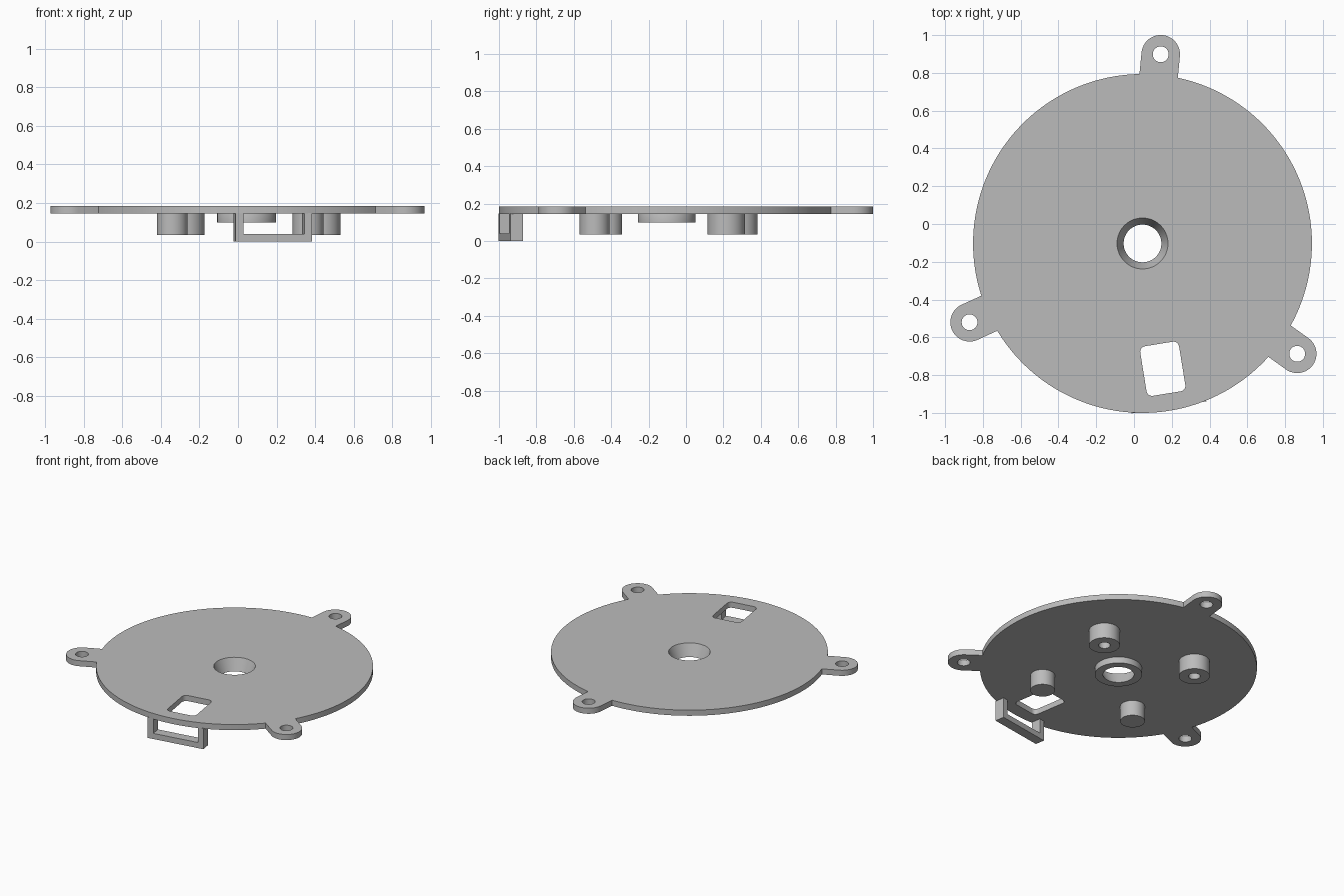
import bpy, bmesh
from math import sin, cos, asin, radians, degrees, pi
from mathutils import Matrix, Vector

CX, CY = 0.045, -0.103          # disc centre
DISC_R, LUG_R, LUG_DIST = 0.897, 0.102, 1.006
BOTTOM, TOP = 0.145, 0.185
TILT = radians(9.2)             # window and bracket are turned about the disc centre

old = bpy.data.objects.get("Cube")
if old:
    bpy.data.objects.remove(old, do_unlink=True)

grey = bpy.data.materials.new("light_grey")
grey.use_nodes = True
grey.diffuse_color = (0.5, 0.5, 0.5, 1)
grey.node_tree.nodes["Principled BSDF"].inputs["Base Color"].default_value = (0.5, 0.5, 0.5, 1)


def arc(centre, r, start, end, steps):
    """Points along an arc, angles in degrees."""
    angles = [radians(start + (end - start) * i / steps) for i in range(steps + 1)]
    return [(centre[0] + r * cos(a), centre[1] + r * sin(a)) for a in angles]


def circle(centre, r, steps=48):
    return arc(centre, r, 0, 360, steps)[:-1]


def polar(dist, angle):
    return dist * cos(radians(angle)), dist * sin(radians(angle))


def finish(name, bm, matrix):
    bmesh.ops.remove_doubles(bm, verts=bm.verts, dist=1e-5)
    bmesh.ops.recalc_face_normals(bm, faces=bm.faces)
    bm.transform(matrix)
    mesh = bpy.data.meshes.new(name)
    bm.to_mesh(mesh)
    bm.free()
    mesh.materials.append(grey)
    obj = bpy.data.objects.new(name, mesh)
    bpy.context.collection.objects.link(obj)
    bpy.ops.object.select_all(action="DESELECT")
    obj.select_set(True)
    bpy.context.view_layer.objects.active = obj
    bpy.ops.object.shade_smooth_by_angle(angle=radians(30))


def slab(name, loops, thickness, matrix):
    """Extrude a flat outline; further loops become holes."""
    curve = bpy.data.curves.new(name + "_outline", "CURVE")
    curve.dimensions = "2D"
    curve.fill_mode = "BOTH"
    curve.extrude = thickness / 2
    for loop in loops:
        spline = curve.splines.new("POLY")
        spline.points.add(len(loop) - 1)
        for point, (x, y) in zip(spline.points, loop):
            point.co = (x, y, 0, 1)
        spline.use_cyclic_u = True
    helper = bpy.data.objects.new(name + "_helper", curve)
    bpy.context.collection.objects.link(helper)
    deps = bpy.context.evaluated_depsgraph_get()
    mesh = bpy.data.meshes.new_from_object(helper.evaluated_get(deps))
    bm = bmesh.new()
    bm.from_mesh(mesh)
    bpy.data.objects.remove(helper)
    bpy.data.curves.remove(curve)
    bpy.data.meshes.remove(mesh)
    finish(name, bm, matrix)


def lathe(name, profile, x=0, y=0, closed=False):
    """Spin a radius/height profile around the vertical axis."""
    bm = bmesh.new()
    verts = [bm.verts.new((r, 0, z)) for r, z in profile]
    edges = [bm.edges.new(pair) for pair in zip(verts, verts[1:])]
    if closed:
        edges.append(bm.edges.new((verts[-1], verts[0])))
    bmesh.ops.spin(bm, geom=verts + edges, cent=(0, 0, 0), axis=(0, 0, 1),
                   angle=2 * pi, steps=48, use_merge=True)
    finish(name, bm, Matrix.Translation((CX + x, CY + y, 0)))


# Disc outline with three rounded mounting lugs
gap = degrees(asin(LUG_R / DISC_R))
outline, holes = [], [circle((0, 0), 0.135)]
for angle in (84.5, 204.5, 324.5):
    lug = polar(LUG_DIST, angle)
    outline += arc(lug, LUG_R, angle - 90, angle + 90, 24)
    outline += arc((0, 0), DISC_R, angle + gap, angle + 120 - gap, 64)
    holes.append(circle(lug, 0.042, 32))

# Rounded window near the front
half_w, half_h, corner, middle = 0.104, 0.133, 0.03, -0.672
window = []
for i, (sx, sy) in enumerate(((1, 1), (-1, 1), (-1, -1), (1, -1))):
    centre = (sx * (half_w - corner), middle + sy * (half_h - corner))
    window += arc(centre, corner, 90 * i, 90 * i + 90, 8)
turn = Matrix.Rotation(TILT, 2)
holes.append([tuple(turn @ Vector(p)) for p in window])
slab("base_plate", [outline] + holes, TOP - BOTTOM,
     Matrix.Translation((CX, CY, (TOP + BOTTOM) / 2)))

# Tapered centre hub under the plate
lathe("centre_hub", [(0.135, TOP), (0.153, BOTTOM), (0.153, 0.1), (0.1, 0.1)], closed=True)

# Two hollow bosses at the back, two solid pegs at the front
for side, angle in (("left", 39.5), ("right", 129.5)):
    lathe("back_boss_" + side, [(0, BOTTOM), (0.038, BOTTOM), (0.038, 0.035), (0.1, 0.035),
                                (0.1, BOTTOM + 0.005)], *polar(0.5, angle))
for side, angle in (("right", 219.5), ("left", 309.5)):
    lathe("front_peg_" + side, [(0, 0.035), (0.08, 0.035), (0.08, BOTTOM + 0.005)],
          *polar(0.5, angle))

# U-shaped bracket hanging below the front edge
w, t, top = 0.2, 0.04, BOTTOM + 0.003
bracket = [(-w, 0), (w, 0), (w, top), (w - t, top), (w - t, t), (t - w, t), (t - w, top), (-w, top)]
slab("front_bracket", [bracket], 0.068,
     Matrix.Translation((CX, CY, 0)) @ Matrix.Rotation(TILT, 4, "Z")
     @ Matrix.Translation((0, -0.845, 0)) @ Matrix.Rotation(pi / 2, 4, "X"))
